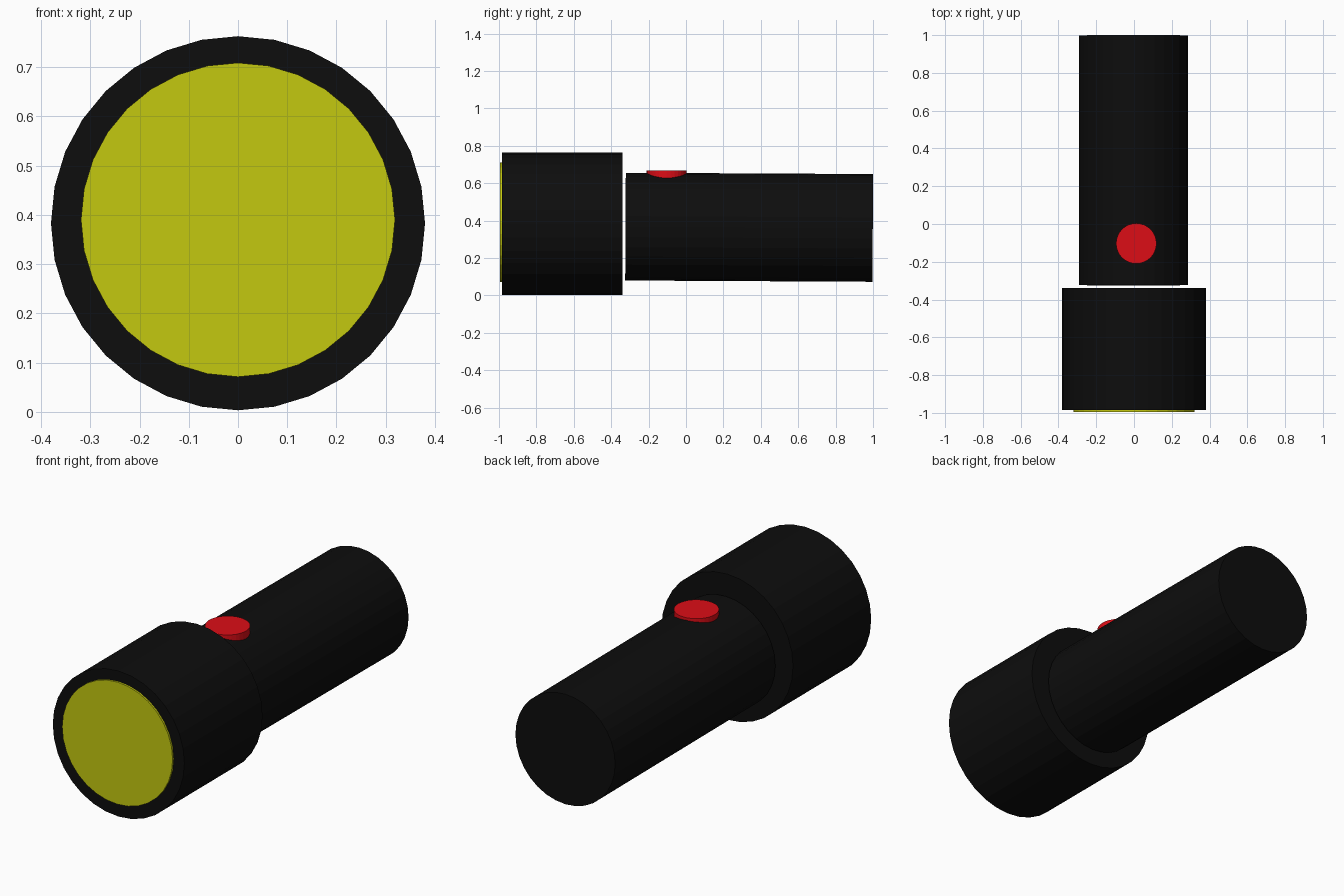
import bpy
from math import radians

if "Cube" in bpy.data.objects:
    bpy.data.objects.remove(bpy.data.objects["Cube"])


def material(name, rgb):
    m = bpy.data.materials.new(name)
    m.diffuse_color = (*rgb, 1)
    m.use_nodes = True
    m.node_tree.nodes["Principled BSDF"].inputs["Base Color"].default_value = m.diffuse_color
    return m


BLACK = material("black_plastic", (0.004, 0.004, 0.004))
YELLOW = material("yellow_lens", (0.55, 0.58, 0.005))
RED = material("red_button", (0.72, 0.004, 0.008))


def cylinder(name, radius, length, centre, pitch, mat):
    bpy.ops.mesh.primitive_cylinder_add(vertices=32, radius=radius, depth=length,
                                        location=centre, rotation=(radians(pitch), 0, 0))
    ob = bpy.context.object
    ob.name = name
    ob.data.materials.append(mat)
    return ob


# Wide lamp head at the front
cylinder("lamp_head", 0.38, 0.645, (0, -0.6625, 0.383), 90, BLACK)
# Lens disc standing slightly proud of the head
cylinder("lens", 0.319, 0.06, (0, -0.965, 0.39), 90, YELLOW)
# Handle, tilted very slightly down to the back, with a thin gap behind the head
cylinder("handle", 0.288, 1.322, (-0.002, 0.3375, 0.364), 89.7, BLACK)
# Switch button sunk into the top of the handle
cylinder("switch_button", 0.107, 0.08, (0.012, -0.103, 0.627), 0, RED)
